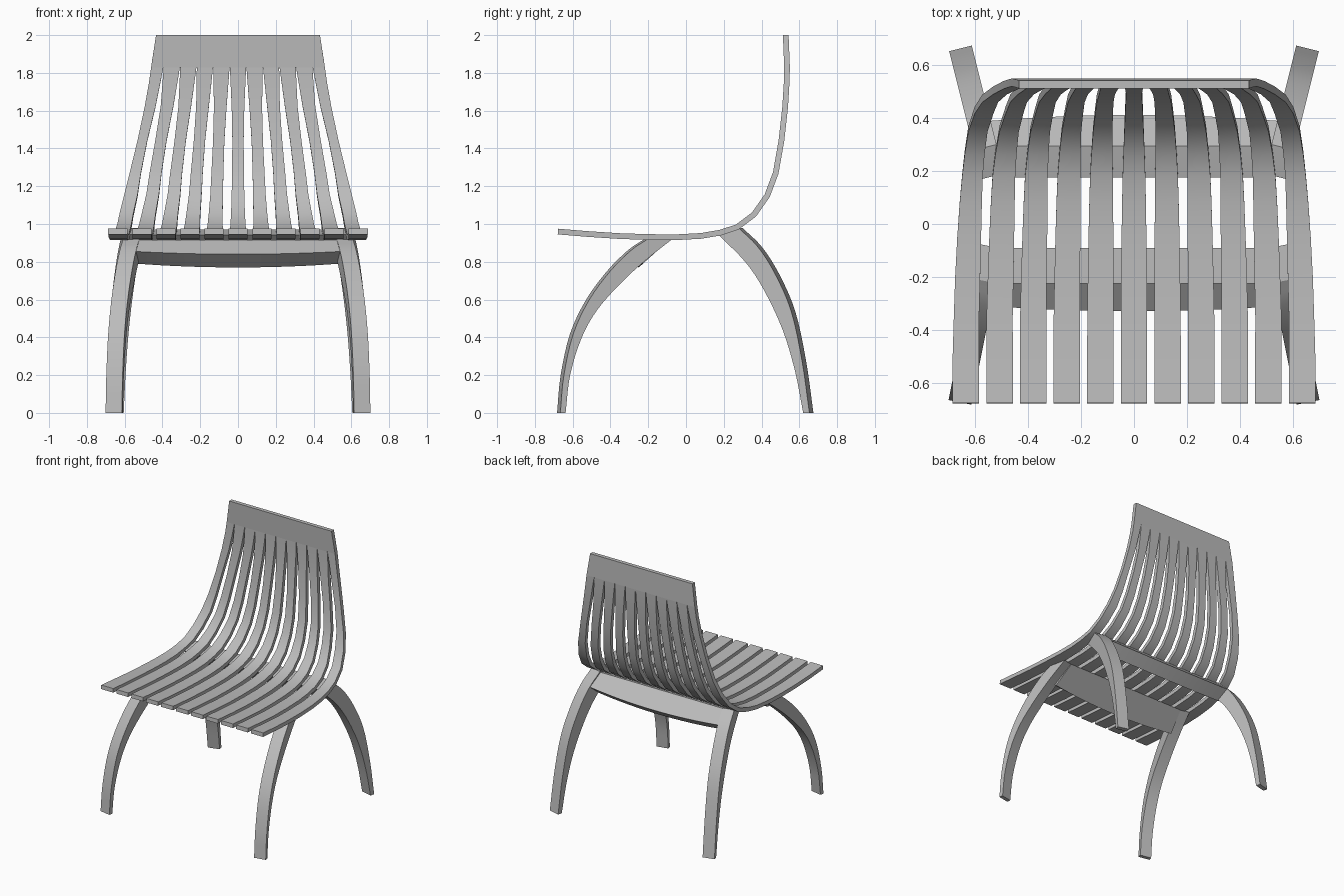
import bpy, bmesh, math
from mathutils import Vector

cube = bpy.data.objects.get("Cube")
if cube:
    bpy.data.objects.remove(cube, do_unlink=True)

grey = bpy.data.materials.new("plain grey")
grey.use_nodes = True
grey.diffuse_color = (0.5, 0.5, 0.5, 1)
grey.node_tree.nodes["Principled BSDF"].inputs["Base Color"].default_value = (0.5, 0.5, 0.5, 1)


def loft(name, rings):
    """Skin a closed bar through a list of four-cornered sections."""
    bm = bmesh.new()
    loops = [[bm.verts.new(p) for p in ring] for ring in rings]
    for a, b in zip(loops, loops[1:]):
        for i in range(4):
            j = (i + 1) % 4
            bm.faces.new((a[i], a[j], b[j], b[i]))
    bm.faces.new(loops[0])
    bm.faces.new(loops[-1])
    bmesh.ops.recalc_face_normals(bm, faces=bm.faces)
    mesh = bpy.data.meshes.new(name)
    bm.to_mesh(mesh)
    bm.free()
    mesh.materials.append(grey)
    ob = bpy.data.objects.new(name, mesh)
    bpy.context.collection.objects.link(ob)
    bpy.ops.object.select_all(action='DESELECT')
    ob.select_set(True)
    bpy.context.view_layer.objects.active = ob
    bpy.ops.object.shade_smooth_by_angle(angle=math.radians(30))
    return ob


def smooth_path(points, steps=4):
    """Catmull-Rom curve through 2D points."""
    pts = [Vector(p) for p in points]
    pts = [2 * pts[0] - pts[1]] + pts + [2 * pts[-1] - pts[-2]]
    out = []
    for a, b, c, d in zip(pts, pts[1:], pts[2:], pts[3:]):
        for s in range(steps):
            t = s / steps
            out.append(0.5 * (2 * b + (c - a) * t + (2 * a - 5 * b + 4 * c - d) * t * t
                              + (3 * b - a - 3 * c + d) * t ** 3))
    return out + [pts[-2]]


# Seat shell stations: y, z, half width, slat pitch, gap between slats
SHELL = [
    (-0.678, 0.960, 0.687, 0.127, 0.027),
    (-0.52, 0.947, 0.686, 0.127, 0.027),
    (-0.35, 0.936, 0.681, 0.127, 0.028),
    (-0.20, 0.931, 0.676, 0.126, 0.029),
    (-0.05, 0.930, 0.668, 0.125, 0.031),
    (0.08, 0.937, 0.659, 0.124, 0.034),
    (0.18, 0.954, 0.650, 0.123, 0.037),
    (0.27, 0.983, 0.640, 0.121, 0.041),
    (0.36, 1.050, 0.626, 0.118, 0.045),
    (0.43, 1.150, 0.602, 0.113, 0.046),
    (0.475, 1.270, 0.573, 0.109, 0.046),
    (0.505, 1.440, 0.532, 0.102, 0.042),
    (0.525, 1.620, 0.494, 0.094, 0.027),
    (0.533, 1.750, 0.471, 0.090, 0.011),
    (0.535, 1.830, 0.460, 0.0876, 0.002),
    (0.528, 2.000, 0.434, 0.0876, 0.0),
]
THICK = 0.03


def shell_section(k, x0, x1):
    """Rectangular section of the shell between two x positions."""
    a, b = SHELL[max(k - 1, 0)], SHELL[min(k + 1, len(SHELL) - 1)]
    d = Vector((b[0] - a[0], b[1] - a[1])).normalized()
    n = Vector((-d.y, d.x)) * THICK / 2
    y, z = SHELL[k][:2]
    if k == len(SHELL) - 1:
        n.y = 0                      # level top edge
    return [(x0, y + n.x, z + n.y), (x1, y + n.x, z + n.y),
            (x1, y - n.x, z - n.y), (x0, y - n.x, z - n.y)]


# Eleven bent slats, fanned out towards the front
last = len(SHELL) - 1
for i in range(-5, 6):
    rings = []
    for k in range(last):
        _, _, half, pitch, gap = SHELL[k]
        x0 = -half if i == -5 else (i - 0.5) * pitch + gap / 2
        x1 = half if i == 5 else (i + 0.5) * pitch - gap / 2
        rings.append(shell_section(k, x0, x1))
    loft(f"slat_{i + 6:02d}", rings)

# Solid band joining the slats at the top
loft("top_band", [shell_section(k, -SHELL[k][2], SHELL[k][2]) for k in (last - 1, last)])

# Leg side profiles (y, z) and how far they lean towards the middle
LEGS = {
    "front": dict(
        lean=0.2,
        outer=[(-0.674, 0), (-0.655, 0.2), (-0.605, 0.42), (-0.52, 0.6),
               (-0.41, 0.75), (-0.30, 0.86), (-0.215, 0.918)],
        inner=[(-0.646, 0), (-0.622, 0.2), (-0.56, 0.4), (-0.475, 0.55),
               (-0.35, 0.69), (-0.22, 0.81), (-0.085, 0.917)]),
    "rear": dict(
        lean=0.25,
        outer=[(0.664, 0), (0.625, 0.275), (0.567, 0.54), (0.48, 0.74),
               (0.39, 0.88), (0.29, 0.978)],
        inner=[(0.631, 0), (0.588, 0.22), (0.524, 0.435), (0.429, 0.64),
               (0.328, 0.795), (0.18, 0.945)]),
}
# Rail sections (y, z): outer top, outer bottom, inner bottom, inner top
RAILS = {
    "front": [(-0.225, 0.916), (-0.33, 0.84), (-0.25, 0.77), (-0.09, 0.914)],
    "rear": [(0.295, 0.972), (0.412, 0.868), (0.33, 0.80), (0.175, 0.943)],
}
HALF_LEG = 0.044


def leg_x(y, lean):
    return 0.655 - lean * (0.66 - abs(y))


for end, leg in LEGS.items():
    lean = leg["lean"]
    out = -1 if end == "front" else 1
    side_dir = Vector((1, -out * lean, 0)).normalized() * HALF_LEG
    # Curved legs, mirrored left and right
    for side, sx in (("left", 1), ("right", -1)):
        rings = []
        for o, i in zip(smooth_path(leg["outer"]), smooth_path(leg["inner"])):
            po = Vector((leg_x(o.x, lean), o.x, max(o.y, 0)))
            pi = Vector((leg_x(i.x, lean), i.x, max(i.y, 0)))
            ring = [po + side_dir, po - side_dir, pi - side_dir, pi + side_dir]
            rings.append([(p.x * sx, p.y, p.z) for p in ring])
        loft(f"{end}_leg_{side}", rings)
    # Cross rail with a bowed lower edge
    a, b, c, d = (Vector(p) for p in RAILS[end])
    rings = []
    for s in range(17):
        t = s / 8 - 1
        lift = 0.2 * t * t
        section = [a, b.lerp(a, lift), c.lerp(d, lift * 0.7), d]
        rings.append([(t * (leg_x(p.x, lean) - 0.03), p.x, p.y) for p in section])
    loft(f"{end}_rail", rings)
